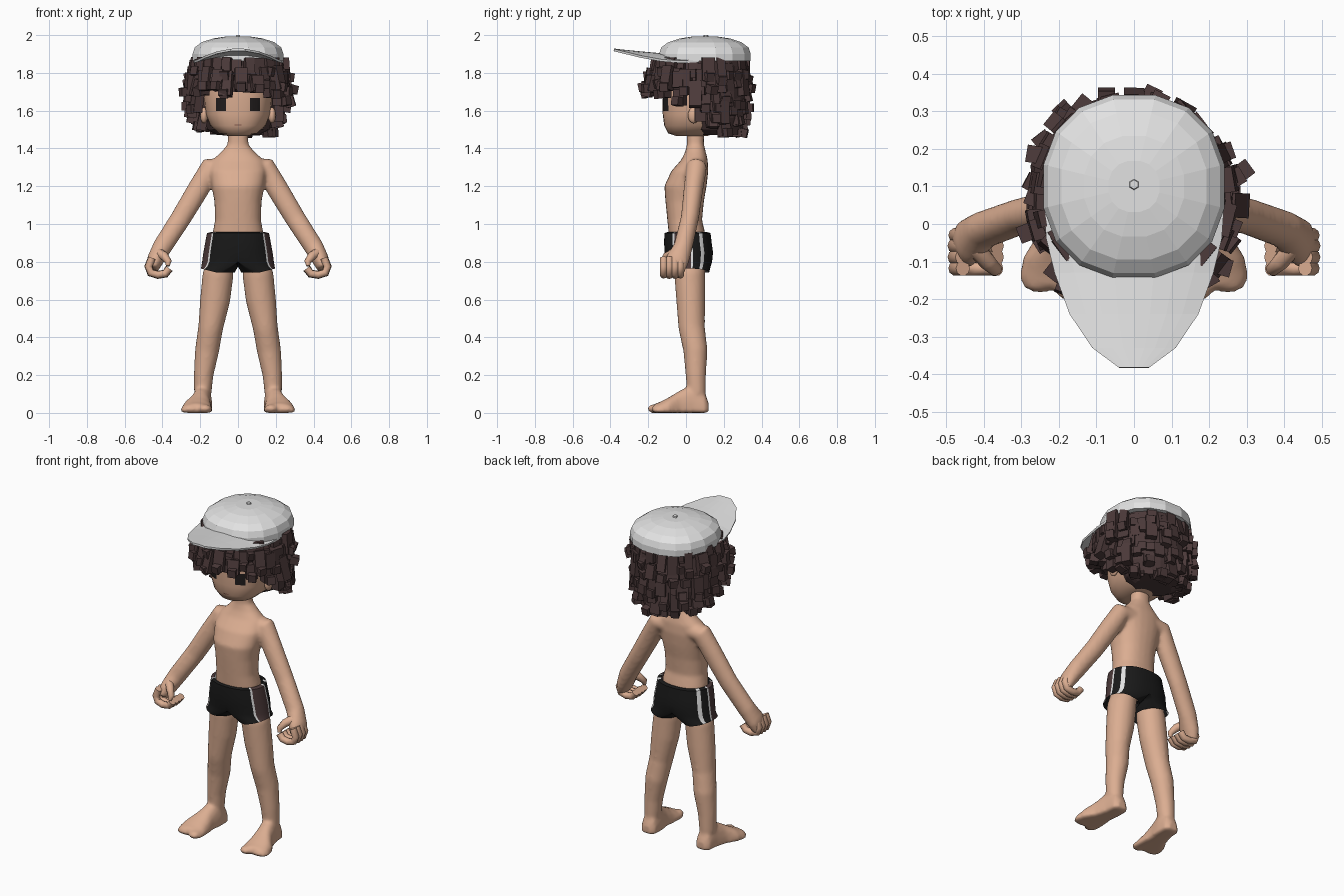
import bpy, bmesh, math, random
from mathutils import Vector, Matrix
from mathutils.bvhtree import BVHTree

if "Cube" in bpy.data.objects:
    bpy.data.objects.remove(bpy.data.objects["Cube"])
random.seed(4)


def mat(name, r, g, b):
    m = bpy.data.materials.new(name)
    m.diffuse_color = (r, g, b, 1)
    m.use_nodes = True
    m.node_tree.nodes["Principled BSDF"].inputs["Base Color"].default_value = m.diffuse_color
    return m


SKIN = mat("skin", 0.71, 0.42, 0.285)
HAIR = mat("dark_brown", 0.072, 0.042, 0.042)
CAP = mat("light_grey", 0.76, 0.76, 0.76)
BLACK = mat("black", 0.01, 0.01, 0.01)
WHITE = mat("white", 0.76, 0.76, 0.76)
EYE = mat("eye_black", 0.015, 0.012, 0.012)
LIP = mat("mouth_brown", 0.25, 0.11, 0.08)


def finish(name, bm, mats, smooth=None, mirror=False):
    bmesh.ops.recalc_face_normals(bm, faces=bm.faces)
    me = bpy.data.meshes.new(name)
    bm.to_mesh(me)
    bm.free()
    ob = bpy.data.objects.new(name, me)
    bpy.context.collection.objects.link(ob)
    for m in mats:
        me.materials.append(m)
    if smooth:
        bpy.ops.object.select_all(action='DESELECT')
        ob.select_set(True)
        bpy.context.view_layer.objects.active = ob
        bpy.ops.object.shade_smooth_by_angle(angle=math.radians(smooth))
    if mirror:
        ob.modifiers.new("mirror", 'MIRROR')
    return ob


def loft(bm, rings, caps=True):
    rows = [[bm.verts.new(p) for p in r] for r in rings]
    n = len(rows[0])
    for a, b in zip(rows, rows[1:]):
        for i in range(n):
            bm.faces.new((a[i], a[(i + 1) % n], b[(i + 1) % n], b[i]))
    if caps:
        bm.faces.new(rows[0])
        bm.faces.new(rows[-1])


def oval(t, e):
    c, s = math.cos(t), math.sin(t)
    return math.copysign(abs(c) ** (2 / e), c), math.copysign(abs(s) ** (2 / e), s)


def tube(bm, path, n=20, e=2.0, flat=False):
    """Sweep ovals along points (x, y, z, radius across, radius deep)."""
    rings = []
    for i, p in enumerate(path):
        c = Vector(p[:3])
        t = (Vector(path[min(i + 1, len(path) - 1)][:3]) - Vector(path[max(i - 1, 0)][:3])).normalized()
        if flat:
            t = Vector((0, 0, 1))
        a = Vector((0, 1, 0)).cross(t).normalized()
        b = t.cross(a)
        uv = [oval(2 * math.pi * k / n, e) for k in range(n)]
        rings.append([c + a * p[3] * u + b * p[4] * v for u, v in uv])
    loft(bm, rings)


def ball(bm, c, r):
    m = Matrix.Translation(c) @ Matrix.Diagonal((*r, 1))
    bmesh.ops.create_uvsphere(bm, u_segments=16, v_segments=10, radius=1, matrix=m)


# Body: torso, neck, arms, palms, legs and feet fused into one skin
bm = bmesh.new()
tube(bm, [(0, .01, .82, .12, .09), (0, .005, .95, .135, .097), (0, -.007, 1.02, .122, .092),
          (0, -.007, 1.12, .125, .102), (0, -.003, 1.20, .14, .112), (0, .02, 1.28, .15, .098),
          (0, .045, 1.34, .135, .07), (0, .05, 1.38, .09, .055), (0, .05, 1.42, .056, .045),
          (0, .05, 1.52, .05, .045)], 24, 2.3, True)
FOOT = [(.12, .185, .03, .05), (.10, .185, .048, .10), (.04, .187, .052, .15), (-.03, .20, .058, .115),
        (-.09, .217, .08, .078), (-.14, .219, .086, .052), (-.17, .217, .08, .042)]
for s in (1, -1):
    def side(path):
        return [(s * p[0], *p[1:]) for p in path]
    tube(bm, side([(.07, .06, 1.30, .05, .05), (.145, .055, 1.298, .058, .055), (.207, .04, 1.19, .058, .052),
                   (.303, .02, 1.03, .055, .048), (.40, -.015, .88, .052, .05),
                   (.438, -.045, .81, .045, .062), (.455, -.065, .76, .032, .06)]))
    tube(bm, side([(.085, .02, .85, .06, .08), (.106, .02, .73, .082, .082), (.121, .025, .60, .08, .077),
                   (.145, .03, .45, .066, .07), (.164, .05, .33, .064, .064),
                   (.182, .052, .20, .052, .054), (.187, .055, .10, .046, .05)]))
    rings = []
    for y, cx, w, h in FOOT:
        ov = [oval(2 * math.pi * k / 20, 2.4) for k in range(20)]
        rings.append([Vector((s * (cx + w * u), y, .005 + (h * v if v > 0 else 0.005 * v))) for u, v in ov])
    loft(bm, rings)
    ball(bm, (s * .175, -.168, .022), (.036, .036, .024))
    ball(bm, (s * .25, -.148, .02), (.048, .036, .021))
body = finish("body", bm, [SKIN])
rm = body.modifiers.new("fuse", 'REMESH')
rm.mode, rm.voxel_size, rm.use_smooth_shade = 'VOXEL', 0.01, True
sm = body.modifiers.new("soften", 'SMOOTH')
sm.factor, sm.iterations = 0.5, 7

# Curled fingers and thumbs
bm = bmesh.new()
for y, r in ((-.118, .020), (-.088, .022), (-.058, .022), (-.03, .020)):
    tube(bm, [(x, y, z, r, r) for x, z in
              ((.455, .82), (.474, .775), (.462, .742), (.425, .731), (.385, .737), (.364, .765))], 10)
tube(bm, [(.425, -.06, .85, .026, .024), (.39, -.10, .83, .023, .023),
          (.368, -.122, .80, .018, .018), (.372, -.13, .778, .010, .010)], 10)
finish("fingers", bm, [SKIN], 50, True)

# Head and ears
bm = bmesh.new()
tube(bm, [(0, .03, 1.465, .05, .08), (0, .03, 1.48, .10, .125), (0, .05, 1.52, .147, .165),
          (0, .06, 1.58, .17, .183), (0, .07, 1.66, .18, .195), (0, .075, 1.75, .19, .20),
          (0, .085, 1.85, .17, .18), (0, .09, 1.92, .10, .10)], 32, 2.4, True)
for s in (1, -1):
    ball(bm, (s * .18, .04, 1.575), (.02, .03, .042))
bmesh.ops.recalc_face_normals(bm, faces=bm.faces)
tree = BVHTree.FromBMesh(bm)
finish("head", bm, [SKIN], 50)


# Thin plates that follow the face: eyes and mouth
def plate(name, x0, x1, z0, z1, m, mirror):
    bm, n = bmesh.new(), 5
    g = []
    for j in range(n):
        row = []
        for i in range(n):
            x, z = x0 + (x1 - x0) * i / (n - 1), z0 + (z1 - z0) * j / (n - 1)
            hit = tree.ray_cast(Vector((x, -1, z)), Vector((0, 1, 0)))[0]
            row.append(bm.verts.new((x, hit.y - .004, z)))
        g.append(row)
    for j in range(n - 1):
        for i in range(n - 1):
            bm.faces.new((g[j][i], g[j][i + 1], g[j + 1][i + 1], g[j + 1][i]))
    finish(name, bm, [m], None, mirror)


plate("eyes", .063, .116, 1.598, 1.668, EYE, True)
plate("mouth", -.018, .018, 1.522, 1.528, LIP, False)

# Shorts: half section mirrored, rows are (z, outer, middle x, inner x, centre y, depth)
ROWS = [(.957, .142, 0, 0, .006, .104), (.952, .164, 0, 0, .008, .122), (.90, .174, 0, 0, .010, .126),
        (.85, .183, 0, 0, .015, .128), (.80, .19, 0, 0, .016, .122),
        (.775, .194, .04, 0, .016, .114), (.742, .197, .108, .018, .016, .106)]
bm = bmesh.new()
K = 36
grid = []
for z, ro, xm, xi, yc, d in ROWS:
    row = []
    for k in range(2 * K):
        t = math.pi * (k / K - .5)
        c, s = math.cos(t), math.sin(t)
        c = math.copysign(abs(c) ** .85, c)
        lift = .022 * max(0, c) if z < .75 else 0
        row.append(bm.verts.new((xm + (ro - xm if c > 0 else xm - xi) * c, yc + d * s, z + lift)))
    grid.append(row)
for a, b in zip(grid, grid[1:]):
    for k in range(2 * K):
        if k >= K and a[K + K // 2].co.z > .82:
            continue
        f = bm.faces.new((a[k], a[(k + 1) % (2 * K)], b[(k + 1) % (2 * K)], b[k]))
        deg = 180 * (k + .5) / K - 90
        if k < K:
            if -40 < deg < -35 or 5 < deg < 10 or 30 < deg < 40:
                f.material_index = 1
            elif -35 < deg < 5:
                f.material_index = 2
finish("shorts", bm, [BLACK, WHITE, HAIR], 50, True)

# Hair base: crown shell and nape shell
bm = bmesh.new()
tube(bm, [(0, .08, 1.70, .20, .215), (0, .08, 1.76, .225, .23), (0, .095, 1.88, .22, .23)], 20, 2, True)
tube(bm, [(0, .165, 1.47, .11, .09), (0, .165, 1.50, .165, .13), (0, .165, 1.56, .20, .145),
          (0, .165, 1.63, .215, .155), (0, .16, 1.74, .22, .16)], 20, 2, True)
finish("hair_base", bm, [HAIR])

# Hair locks: tilted blocks in rows, some with a flicked end
bm = bmesh.new()


def block(pos, phi, tilt, size):
    m = (Matrix.Translation(pos) @ Matrix.Rotation(phi, 4, 'Z') @ Matrix.Rotation(tilt, 4, 'X')
         @ Matrix.Diagonal((*size, 1)))
    bmesh.ops.create_cube(bm, size=1, matrix=m)


# Rows are (height, half width, half depth, centre y, count)
for z, rx, ry, cy, count in ((1.83, .228, .235, .075, 28), (1.76, .24, .25, .062, 28),
                             (1.68, .243, .25, .065, 26), (1.60, .228, .235, .075, 24),
                             (1.53, .185, .19, .095, 20), (1.51, .13, .12, .15, 12)):
    for i in range(count):
        phi = 2 * math.pi * (i + random.uniform(-.3, .3)) / count
        front = abs((phi + math.pi) % (2 * math.pi) - math.pi)  # 0 at the face
        low = 1.66 if front < 1.05 else 1.59 if front < 1.4 else 1.49 if front < 2 else 1.462
        h = random.uniform(.08, .14)
        zc = z + random.uniform(-.025, .02)
        if zc - h / 2 < low:
            if zc - .03 < low:
                continue
            zc = low + h / 2 + random.uniform(0, .03)
        r = random.uniform(-.02, .022)
        out = Vector((math.sin(phi), -math.cos(phi), 0))
        p = Vector((out.x * (rx + r), cy + out.y * (ry + r), min(zc, 1.88 - h / 2)))
        block(p, phi, random.uniform(-.3, .0), (random.uniform(.045, .068), .05, h))
        if random.random() < .6:
            block(p + out * random.uniform(.015, .035) - Vector((0, 0, h / 2 - .02)),
                  phi + random.uniform(-.4, .4), random.uniform(-.3, .3), (.046, .05, .046))
finish("hair_locks", bm, [HAIR])

# Cap crown with button
bm = bmesh.new()
rings = []
for z, k in ((1.862, 1.0), (1.90, 1.0), (1.935, .95), (1.962, .80), (1.982, .55), (1.992, .28)):
    ov = [oval(2 * math.pi * (i + .5) / 16, 2.25) for i in range(16)]
    rings.append([Vector((.245 * k * u, .10 + .247 * k * v, z)) for u, v in ov])
loft(bm, rings)
bmesh.ops.create_cone(bm, cap_ends=True, segments=6, radius1=.016, radius2=.012, depth=.014,
                      matrix=Matrix.Translation((0, .105, 1.993)))
finish("cap_crown", bm, [CAP])

# Cap brim: arched sheet that tapers and rises to the front
bm = bmesh.new()
grid = []
for y, w, zc, drop in ((.07, .24, 1.885, .025), (-.04, .232, 1.892, .033), (-.13, .21, 1.898, .032),
                       (-.24, .17, 1.908, .022), (-.33, .11, 1.917, .009), (-.382, .04, 1.923, .002)):
    grid.append([bm.verts.new((w * u / 4, y, zc - drop * (u / 4) ** 2)) for u in range(-4, 5)])
for a, b in zip(grid, grid[1:]):
    for i in range(8):
        bm.faces.new((a[i], b[i], b[i + 1], a[i + 1]))
brim = finish("cap_brim", bm, [CAP])
so = brim.modifiers.new("thickness", 'SOLIDIFY')
so.thickness, so.offset = .012, 0
